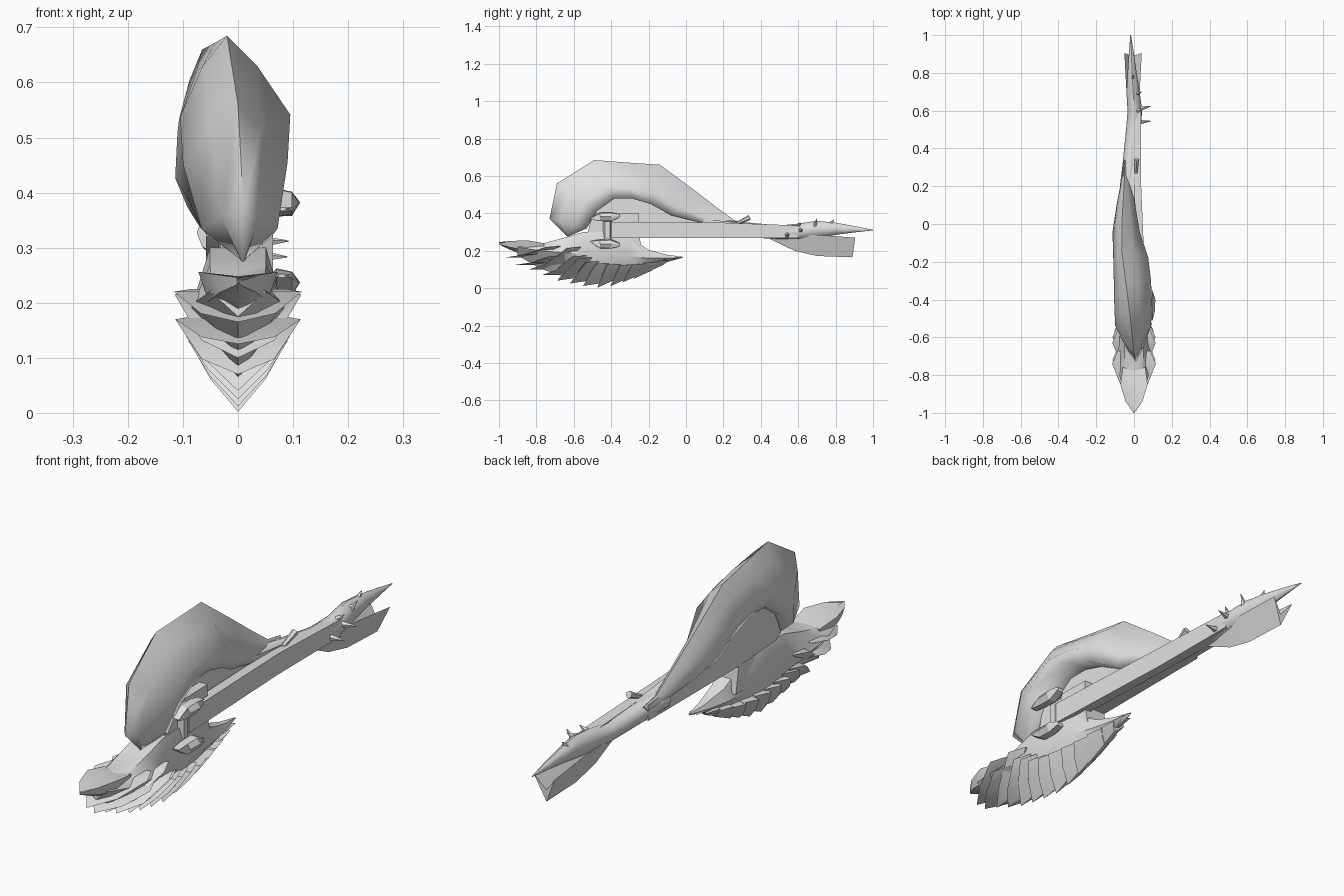
import bpy, bmesh, math
from mathutils import Vector

grey = bpy.data.materials.new("plain grey")
grey.diffuse_color = (0.75, 0.75, 0.75, 1)


def finish(name, bm, angle=35):
    bmesh.ops.remove_doubles(bm, verts=bm.verts, dist=0.0004)
    bmesh.ops.recalc_face_normals(bm, faces=bm.faces)
    me = bpy.data.meshes.new(name)
    bm.to_mesh(me)
    bm.free()
    me.materials.append(grey)
    ob = bpy.data.objects.new(name, me)
    bpy.context.collection.objects.link(ob)
    bpy.context.view_layer.objects.active = ob
    ob.select_set(True)
    bpy.ops.object.shade_smooth_by_angle(angle=math.radians(angle))
    ob.select_set(False)
    return ob


def loft(name, rings, angle=35):
    """Skin closed rings of equal point count and cap both ends."""
    bm = bmesh.new()
    rows = [[bm.verts.new(p) for p in r] for r in rings]
    n = len(rows[0])
    for a, b in zip(rows, rows[1:]):
        for i in range(n):
            j = (i + 1) % n
            bm.faces.new((a[i], a[j], b[j], b[i]))
    bm.faces.new(rows[0])
    bm.faces.new(rows[-1])
    return finish(name, bm, angle)


def spike(name, base, tip, r, r2=0.0, sides=5):
    base, tip = Vector(base), Vector(tip)
    d = tip - base
    bm = bmesh.new()
    bmesh.ops.create_cone(bm, cap_ends=True, segments=sides, radius1=r, radius2=max(r2, 0.001), depth=d.length)
    rot = d.to_track_quat('Z', 'Y').to_matrix()
    for v in bm.verts:
        v.co = rot @ v.co + (base + tip) / 2
    return finish(name, bm)


# Arched crest: outer (y, z), inner (y, z), crest x, right x, left x
arch = [
    (-0.630, 0.272, -0.625, 0.28, 0.010, 0.012, 0.005),
    (-0.730, 0.370, -0.530, 0.32, 0.010, 0.072, -0.066),
    (-0.690, 0.560, -0.480, 0.41, 0.000, 0.090, -0.100),
    (-0.490, 0.685, -0.380, 0.48, -0.020, 0.095, -0.105),
    (-0.320, 0.672, -0.290, 0.48, -0.042, 0.090, -0.107),
    (-0.140, 0.660, -0.190, 0.45, -0.065, 0.075, -0.110),
    (0.050, 0.520, -0.080, 0.39, -0.062, 0.030, -0.114),
    (0.160, 0.435, 0.080, 0.35, -0.055, 0.006, -0.092),
    (0.260, 0.362, 0.230, 0.32, -0.050, -0.020, -0.066),
    (0.340, 0.348, 0.320, 0.32, -0.050, -0.038, -0.058),
]
rings = []
for yo, zo, yi, zi, xc, xr, xl in arch:
    def at(x, t):
        return (x, yo + (yi - yo) * t, zo + (zi - zo) * t)
    rings.append([at(xc, 0), at(xc + (xr - xc) * 0.48, 0.27), at(xr, 0.7), at(xr * 0.85, 1),
                  at(xl * 0.8, 1), at(xl, 0.72), at(xc + (xl - xc) * 0.52, 0.27)])
loft("arched_crest", rings, 85)

# Web filling the arch, and the neck down to the lower hull
web = [(-0.49, 0.30), (-0.52, 0.32), (-0.47, 0.43), (-0.38, 0.5), (-0.2, 0.47), (-0.08, 0.4),
       (0.1, 0.37), (0.32, 0.345), (0.32, 0.285), (-0.25, 0.285)]
loft("arch_web", [[(x, y, z) for y, z in web] for x in (-0.058, 0.005)])
neck = [(-0.56, -0.23, 0.060, 0.060, 0.18), (-0.53, -0.25, 0.032, 0.058, 0.28),
        (-0.50, -0.25, 0.032, 0.058, 0.40)]
loft("neck", [[(-f, a, z), (0.045, a, z), (0.04, b, z), (-k, b, z)] for a, b, f, k, z in neck])

# Straight beam
loft("beam", [[(xa, y, 0.267), (xb, y, 0.267), (xb, y, z), (xa, y, z)]
              for y, xa, xb, z in ((-0.4, 0.022, 0.063, 0.354), (0.2, 0.0, 0.038, 0.350),
                                   (0.6, -0.01, 0.036, 0.335))])

# Rear horn: y, left x, right x, bottom z, top z
horn = [(0.20, -0.075, -0.005, 0.290, 0.365), (0.32, -0.060, 0.018, 0.275, 0.352),
        (0.50, -0.042, 0.035, 0.260, 0.335), (0.60, -0.034, 0.043, 0.258, 0.345),
        (0.70, -0.040, 0.030, 0.268, 0.360), (0.80, -0.034, 0.014, 0.285, 0.350),
        (0.90, -0.027, 0.000, 0.298, 0.332), (1.0, -0.020, -0.016, 0.309, 0.312)]
rings = []
for y, xl, xr, zb, zt in horn:
    c, w, m, h = (xl + xr) / 2, (xr - xl) / 2, (zb + zt) / 2, (zt - zb) / 2
    rings.append([(c + w * math.cos(k * math.pi / 4), y, m + h * math.sin(k * math.pi / 4)) for k in range(8)])
loft("rear_horn", rings, 50)

# Folded fin below the horn
fin = [(0.45, 0.015, 0.262, 0.285), (0.58, 0.028, 0.200, 0.285), (0.70, 0.035, 0.172, 0.285),
       (0.89, 0.046, 0.165, 0.270)]
loft("rear_fin", [[(-w - 0.005, y + (0.015 if y > 0.8 else 0), zt), (-0.005, y, zb),
                   (w - 0.005, y + (0.015 if y > 0.8 else 0), zt), (-0.005, y, zb + (zt - zb) * 0.45)]
                  for y, w, zb, zt in fin])

# Thorns and the small stud
thorns = [((0.03, 0.61, 0.31), (0.092, 0.625, 0.312)), ((0.03, 0.54, 0.285), (0.09, 0.545, 0.283)),
          ((0.015, 0.69, 0.335), (0.04, 0.70, 0.372)), ((-0.01, 0.77, 0.34), (-0.005, 0.79, 0.366)),
          ((0.02, 0.60, 0.33), (0.045, 0.61, 0.352))]
for i, (a, b) in enumerate(thorns):
    spike(f"thorn_{i + 1}", a, b, 0.014)
spike("stud", (0.01, 0.27, 0.345), (0.015, 0.34, 0.378), 0.008, 0.014, 6)

# Side guard: two pointed lugs joined by a post
for label, zc, s in (("upper", 0.382, 1), ("lower", 0.237, -1)):
    lug = [(-0.512, 0.004, -0.012), (-0.46, 0.028, 0.0), (-0.40, 0.030, 0.0), (-0.352, 0.010, 0.006)]
    rings = []
    for y, r, o in lug:
        z = zc + s * o
        rings.append([(0.08 - r * 1.3, y, z), (0.07, y, z + r * 0.85), (0.098, y, z + r * 0.65),
                      (0.08 + r * 1.1, y, z), (0.098, y, z - r * 0.8), (0.07, y, z - r * 0.85)])
    loft(f"{label}_lug", rings, 20)
spike("guard_post", (0.042, -0.42, 0.22), (0.042, -0.42, 0.39), 0.025, 0.025, 6)

# Lower hull core: y, top z, half width, widest z, bottom z
core = [(-0.90, 0.245, 0.050, 0.22, 0.175), (-0.78, 0.235, 0.080, 0.20, 0.105),
        (-0.65, 0.270, 0.085, 0.19, 0.060), (-0.55, 0.300, 0.085, 0.18, 0.040),
        (-0.42, 0.300, 0.080, 0.17, 0.035), (-0.30, 0.270, 0.065, 0.17, 0.070),
        (-0.20, 0.205, 0.045, 0.16, 0.105), (-0.10, 0.178, 0.022, 0.16, 0.140),
        (-0.02, 0.168, 0.003, 0.165, 0.162)]
loft("hull_core", [[(-w * 0.6, y, t), (w * 0.6, y, t), (w, y, m), (0, y, b), (-w, y, m)]
                   for y, t, w, m, b in core], 50)

# Beak at the front of the hull
beak = [(-1.0, 0.002, 0.246, 0.240), (-0.94, 0.045, 0.252, 0.205), (-0.85, 0.072, 0.256, 0.170),
        (-0.76, 0.06, 0.240, 0.165)]
loft("beak", [[(-w, y, t), (0, y, t - 0.008), (w, y, t), (w * 0.75, y, (t + b) / 2 - 0.01),
               (0, y, b), (-w * 0.75, y, (t + b) / 2 - 0.01)] for y, w, t, b in beak])

# Overlapping V-shaped plates: keel y, keel z, wing y, wing z, half width
plates = [(-0.96, 0.165, -0.74, 0.220, 0.116), (-0.91, 0.125, -0.72, 0.170, 0.114),
          (-0.84, 0.100, -0.63, 0.215, 0.115), (-0.77, 0.070, -0.60, 0.170, 0.114),
          (-0.69, 0.040, -0.57, 0.160, 0.104), (-0.62, 0.025, -0.53, 0.140, 0.095),
          (-0.55, 0.012, -0.48, 0.130, 0.090), (-0.475, 0.002, -0.42, 0.125, 0.086),
          (-0.405, 0.010, -0.35, 0.122, 0.080), (-0.34, 0.030, -0.285, 0.125, 0.070),
          (-0.28, 0.050, -0.22, 0.135, 0.056), (-0.22, 0.080, -0.16, 0.145, 0.040),
          (-0.165, 0.112, -0.11, 0.155, 0.025)]


def plate_ring(yk, zk, yw, zw, w, bend):
    ym, zm = yk * 0.55 + yw * 0.45, zk * (1 - bend) + zw * bend
    return [(-w, yw, zw), (-w * 0.58, ym, zm), (0, yk, zk), (w * 0.58, ym, zm), (w, yw, zw),
            (0, yw - 0.02, zw)]


for i, (yk, zk, yw, zw, w) in enumerate(plates):
    bend = 0.28 if i < 4 else 0.48
    rise = 0.0 if i < 4 else 0.015 if i < 7 else 0.045
    back = plate_ring(yk + (0.13 if i < 4 else 0.10), zk + rise, yw + 0.07, zw + 0.005, w * 0.74, bend)
    loft(f"hull_plate_{i + 1}", [plate_ring(yk, zk, yw, zw, w, bend), back])
